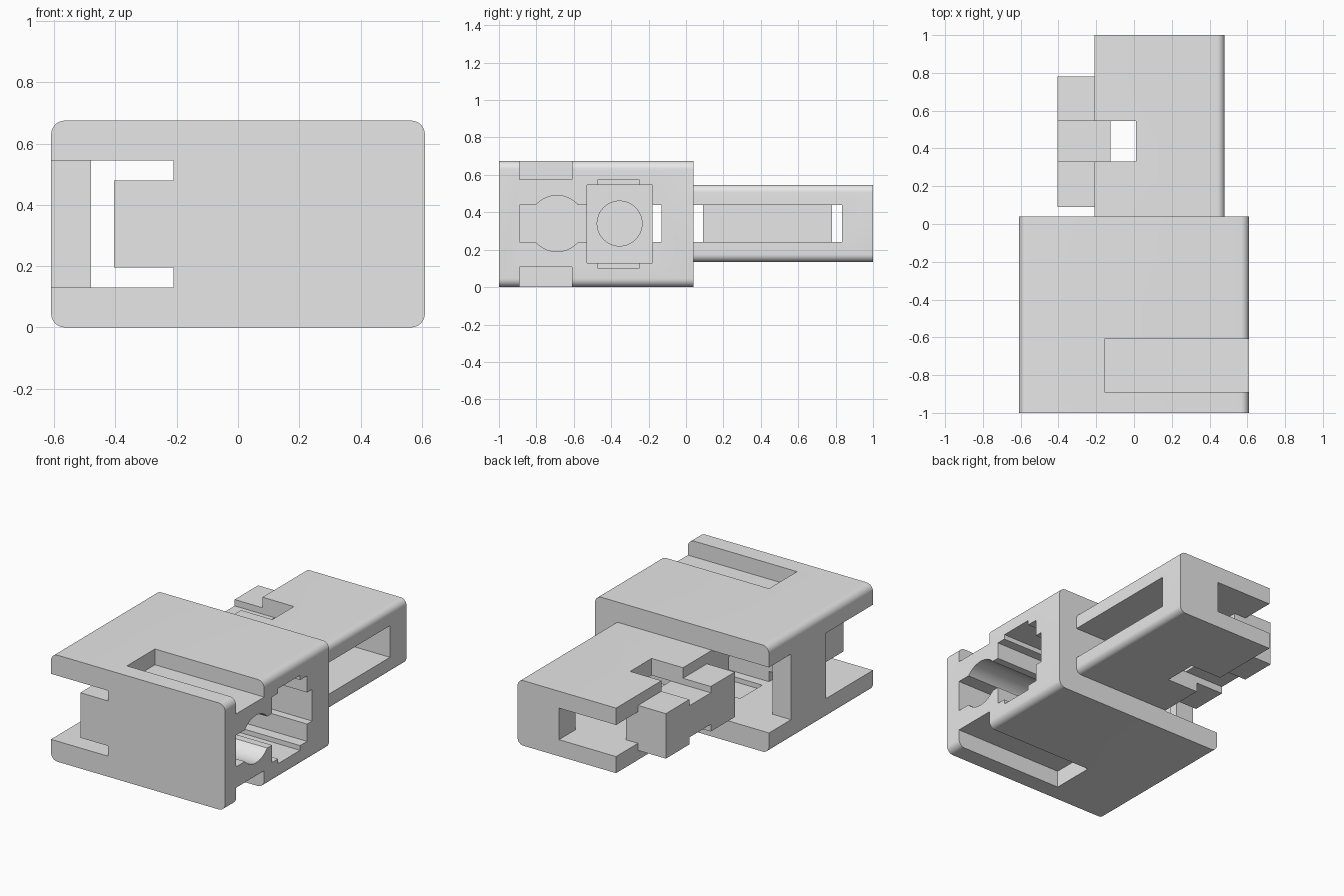
import bpy, bmesh, math
from mathutils import Matrix

cube = bpy.data.objects.get("Cube")
if cube:
    bpy.data.objects.remove(cube, do_unlink=True)

grey = bpy.data.materials.new("light_grey")
grey.use_nodes = True
grey.diffuse_color = (0.8, 0.8, 0.8, 1)
grey.node_tree.nodes["Principled BSDF"].inputs["Base Color"].default_value = (0.8, 0.8, 0.8, 1)


def finish(name, bm):
    mesh = bpy.data.meshes.new(name)
    bm.to_mesh(mesh)
    bm.free()
    mesh.materials.append(grey)
    ob = bpy.data.objects.new(name, mesh)
    bpy.context.collection.objects.link(ob)
    return ob


def box(name, x, y, z, radius=0, round_min_x=-9):
    """Box from axis ranges; edges along y with x above round_min_x are rounded."""
    bm = bmesh.new()
    bmesh.ops.create_cube(bm, size=1)
    for v in bm.verts:
        v.co = [r[0] if c < 0 else r[1] for c, r in zip(v.co, (x, y, z))]
    if radius:
        edges = [e for e in bm.edges
                 if abs(e.verts[0].co.y - e.verts[1].co.y) > 0.1
                 and e.verts[0].co.x > round_min_x]
        bmesh.ops.bevel(bm, geom=edges, offset=radius, segments=8,
                        profile=0.5, affect='EDGES')
    return finish(name, bm)


def cylinder_x(name, x, y, z, radius):
    bm = bmesh.new()
    place = Matrix.Translation(((x[0] + x[1]) / 2, y, z)) @ Matrix.Rotation(math.pi / 2, 4, 'Y')
    bmesh.ops.create_cone(bm, cap_ends=True, segments=48, radius1=radius,
                          radius2=radius, depth=x[1] - x[0], matrix=place)
    return finish(name, bm)


def combine(target, tool, operation='DIFFERENCE'):
    mod = target.modifiers.new("join", 'BOOLEAN')
    mod.operation = operation
    mod.solver = 'EXACT'
    mod.object = tool
    bpy.context.view_layer.objects.active = target
    bpy.ops.object.modifier_apply(modifier=mod.name)
    bpy.data.objects.remove(tool, do_unlink=True)


MID = 0.3375             # mid height
SLOT = (0.24, 0.44)      # shared slot height
CHANNEL = (0.13, 0.545)  # side channel height

# Main housing with a channel along one side
body = box("housing", (-0.61, 0.61), (-1, 0.04), (0, 0.675), 0.045)
combine(body, box("channel", (-1, -0.21), (-2, 1), CHANNEL))

# Rail block at the front of the channel
combine(body, box("rail", (-0.405, -0.1), (-1, -0.53), (0.195, 0.48)), 'UNION')

# Grooves in the top and bottom
for z in ((0.575, 1), (-1, 0.108)):
    combine(body, box("groove", (-0.155, 1), (-0.89, -0.61), z))

# Side pocket: slot, round bore and stepped window
combine(body, box("slot", (-0.155, 1), (-0.89, -0.5), SLOT))
combine(body, cylinder_x("bore", (-0.155, 1), -0.69, 0.34, 0.15))
combine(body, box("window", (-0.3, 1), (-0.53, -0.18), CHANNEL))
combine(body, box("window_step", (-0.205, 1), (-0.47, -0.25), (0.10, 0.575)))
combine(body, box("through_slot", (-0.3, 1), (-0.4, -0.13), SLOT))

# Post bridging the channel, with a shallow round recess
combine(body, box("post", (-0.61, -0.48), (-0.53, -0.18), (0.10, 0.575)), 'UNION')
combine(body, cylinder_x("recess", (-0.55, -0.4), -0.355, 0.34, 0.12))

# Tongue at the back, open along one side and at the end
tongue = box("tongue", (-0.21, 0.48), (0.04, 1), (0.135, 0.547), 0.04, 0)
combine(tongue, box("tongue_slot", (-1, 0.19), (0.04, 2), SLOT))
combine(tongue, box("tongue_window", (0.1, 1), (0.04, 0.835), SLOT))
combine(tongue, box("notch", (-1, 0.01), (0.33, 0.545), (-1, 1)))

# Clip held in the tongue, with a taller head at each end
clip = box("clip", (-0.405, -0.125), (0.09, 0.78), SLOT)
for y in ((0.09, 0.33), (0.545, 0.78)):
    combine(clip, box("clip_head", (-0.405, -0.21), y, (0.195, 0.48)), 'UNION')

# Smooth the rounded faces and keep edges sharp
for ob in (body, tongue, clip):
    bpy.ops.object.select_all(action='DESELECT')
    ob.select_set(True)
    bpy.context.view_layer.objects.active = ob
    bpy.ops.object.shade_smooth_by_angle(angle=math.radians(30))
